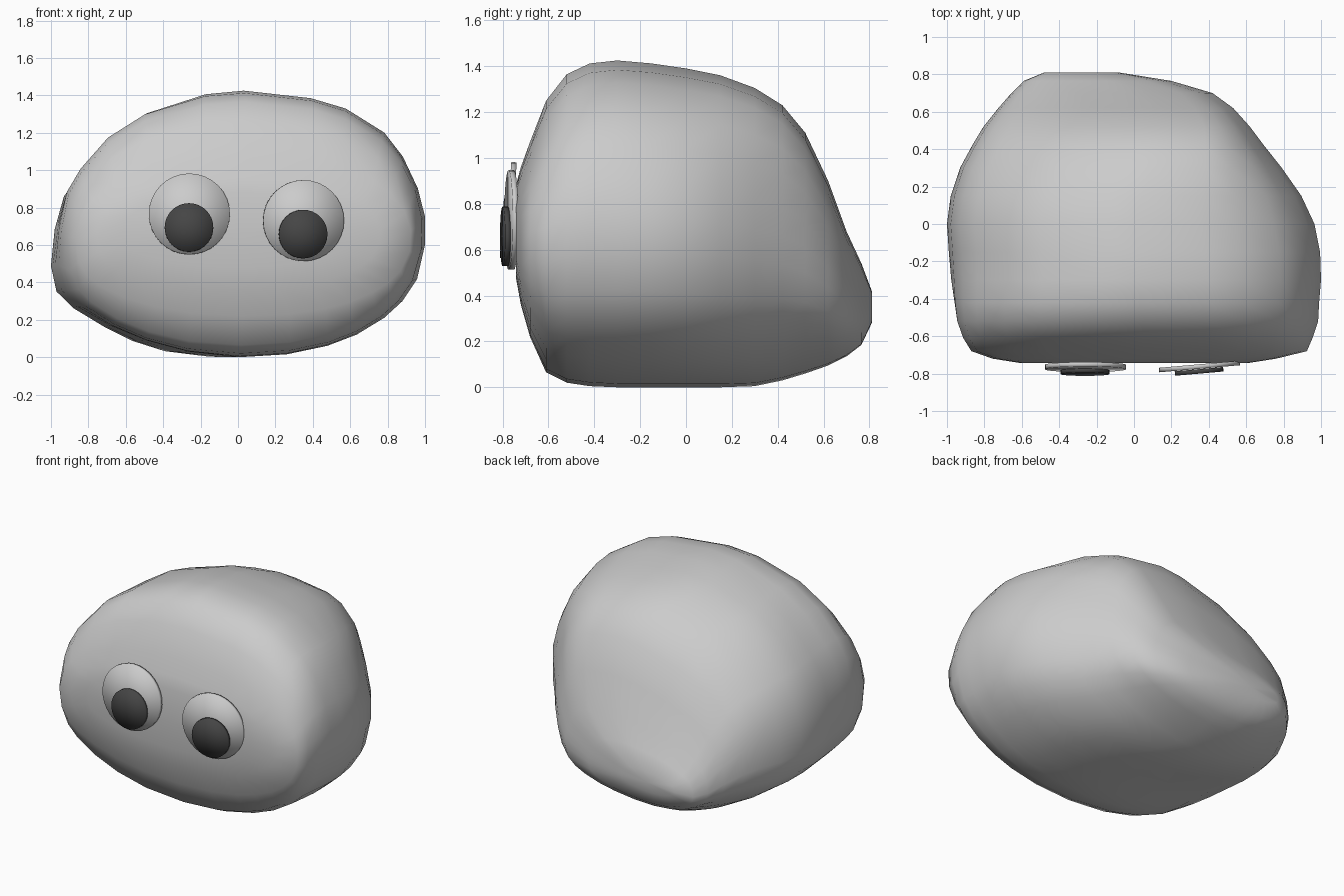
import bpy, bmesh, math
from mathutils import Vector, Matrix

if "Cube" in bpy.data.objects:
    bpy.data.objects.remove(bpy.data.objects["Cube"])

# Front outline (x, z), counter-clockwise from the bottom
OUTLINE = [(0, 0), (.25, .015), (.47, .06), (.63, .12), (.78, .21), (.88, .3), (.96, .42),
           (1, .6), (1, .75), (.96, .9), (.88, 1.07), (.78, 1.2), (.57, 1.33), (.38, 1.385),
           (.02, 1.425), (-.18, 1.405), (-.5, 1.3), (-.7, 1.17), (-.85, 1), (-.93, .88),
           (-.98, .7), (-1, .5), (-.97, .36), (-.88, .27), (-.7, .17), (-.5, .09), (-.27, .03)]

# Depth stations: y, left x, right x, bottom z, top z
STATIONS = [(-.742, -.62, .62, .48, .88), (-.72, -.76, .76, .36, .96), (-.68, -.875, .925, .22, 1.07),
            (-.61, -.92, .955, .065, 1.25), (-.52, -.955, .985, .02, 1.365), (-.42, -.97, .99, .005, 1.412),
            (-.3, -.98, 1, 0, 1.425), (-.15, -.99, .995, 0, 1.412), (0, -1, .965, 0, 1.39),
            (.15, -.98, .895, 0, 1.36), (.3, -.93, .79, .005, 1.305), (.42, -.865, .695, .03, 1.23),
            (.52, -.805, .62, .06, 1.11), (.62, -.725, .53, .095, .9), (.7, -.655, .42, .135, .68),
            (.765, -.59, .2, .185, .54), (.81, -.48, -.08, .28, .42)]


def new_object(name, bm):
    bmesh.ops.recalc_face_normals(bm, faces=bm.faces)
    mesh = bpy.data.meshes.new(name)
    bm.to_mesh(mesh)
    bm.free()
    for p in mesh.polygons:
        p.use_smooth = True
    ob = bpy.data.objects.new(name, mesh)
    bpy.context.collection.objects.link(ob)
    return ob


def clamp01(t):
    return max(0, min(1, t))


def section_point(x, z, y):
    """Outline point in unit form: rounder at the front, top leaning right at the back."""
    v = z / 1.425
    front = .7 * clamp01((-y - .25) / .4)
    a = math.atan2(v * 2 - 1, x)
    ex, ez = (math.copysign(abs(f(a)) ** .88, f(a)) for f in (math.cos, math.sin))
    x += (ex - x) * front
    v += ((ez + 1) / 2 - v) * front
    x += .6 * clamp01((y - .05) / .5) * (v - .4) * (1 - x * x)
    return (x + 1) / 2, v


# Stone body: the front outline lofted from front to back
bm = bmesh.new()
rings = []
for y, xl, xr, zb, zt in STATIONS:
    ring = []
    for x, z in OUTLINE:
        u, v = section_point(x, z, y)
        ring.append(bm.verts.new((xl + (xr - xl) * u, y, zb + (zt - zb) * v)))
    rings.append(ring)
n = len(OUTLINE)
for a, b in zip(rings, rings[1:]):
    for i in range(n):
        j = (i + 1) % n
        bm.faces.new((a[i], a[j], b[j], b[i]))
for ring in (rings[0], rings[-1]):
    mid = bm.verts.new(sum((v.co for v in ring), Vector()) / n)
    for i in range(n):
        bm.faces.new((ring[i], ring[(i + 1) % n], mid))
new_object("stone_body", bm)

dark = bpy.data.materials.new("pupil_dark")
dark.diffuse_color = (.06, .06, .06, 1)
dark.use_nodes = True
dark.node_tree.nodes["Principled BSDF"].inputs["Base Color"].default_value = dark.diffuse_color


# Eyes: thin smooth-shaded discs with fan caps, each with a smaller dark disc in front
def disc(name, centre, radius, depth, tilt_x, tilt_z, material=None):
    bm = bmesh.new()
    bmesh.ops.create_cone(bm, cap_ends=True, cap_tris=True, segments=32,
                          radius1=radius, radius2=radius, depth=depth)
    turn = (Matrix.Rotation(math.radians(tilt_z), 4, 'Z')
            @ Matrix.Rotation(math.radians(90 + tilt_x), 4, 'X'))
    bm.transform(Matrix.Translation(centre) @ turn)
    ob = new_object(name, bm)
    if material:
        ob.data.materials.append(material)


for side, x, z, y, tx, tz in (("left", -.26, .765, -.765, -4, 0), ("right", .35, .73, -.762, 0, 5)):
    disc(side + "_eye", (x, y, z), .217, .024, tx, tz)
    disc(side + "_pupil", (x - .002, y - .026, z - .072), .13, .024, tx, tz, dark)
